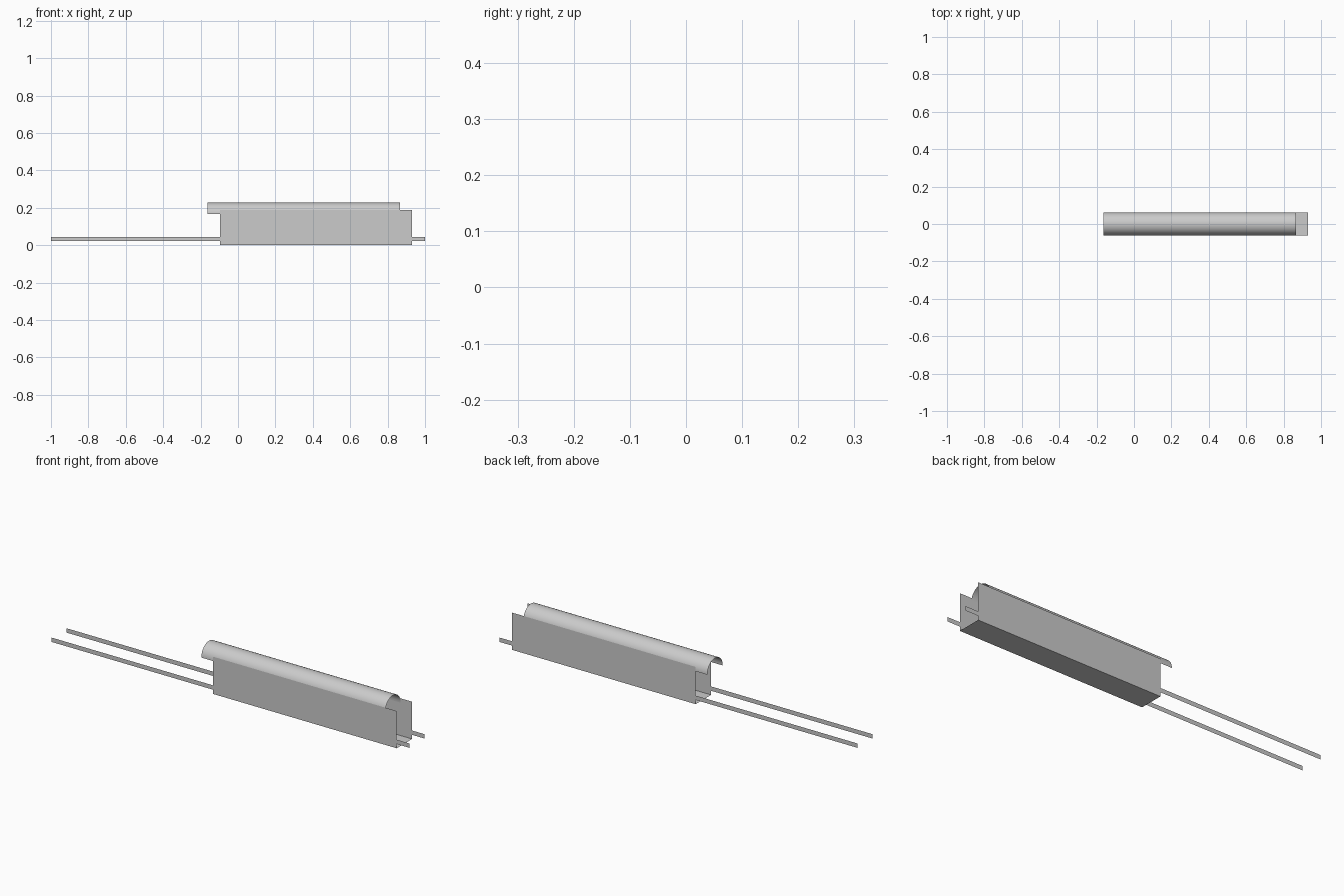
import bpy, math

if "Cube" in bpy.data.objects:
    bpy.data.objects.remove(bpy.data.objects["Cube"])

HALF_W = 0.0615   # half width of the whole model


def sheet(name, profile, x0, x1, smooth=False):
    """Sweep an open (y, z) profile along x as a thin sheet."""
    n = len(profile)
    verts = [(x, y, z) for x in (x0, x1) for y, z in profile]
    faces = [(i, i + n, i + n + 1, i + 1) for i in range(n - 1)]
    mesh = bpy.data.meshes.new(name)
    mesh.from_pydata(verts, [], faces)
    obj = bpy.data.objects.new(name, mesh)
    bpy.context.collection.objects.link(obj)
    if smooth:
        mesh.polygons.foreach_set("use_smooth", [True] * len(faces))
    return obj


# Open-ended trough: two walls and a floor
W = HALF_W
sheet("trough", [(W, 0.188), (W, 0), (-W, 0), (-W, 0.188)], -0.097, 0.93)

# Half-round cover, shifted back along the trough
SEGMENTS = 24
angles = [math.pi * i / SEGMENTS for i in range(SEGMENTS + 1)]
arc = [(-W * math.cos(a), 0.166 + W * math.sin(a)) for a in angles]
sheet("cover", arc, -0.162, 0.866, smooth=True)

# Flat guide rails just inside both walls
for side, label in ((-1, "front"), (1, "back")):
    y = side * (W - 0.0005)
    sheet(label + "_rail", [(y, 0.021)[::1], (y, 0.043)][::-side], -1, 1)
